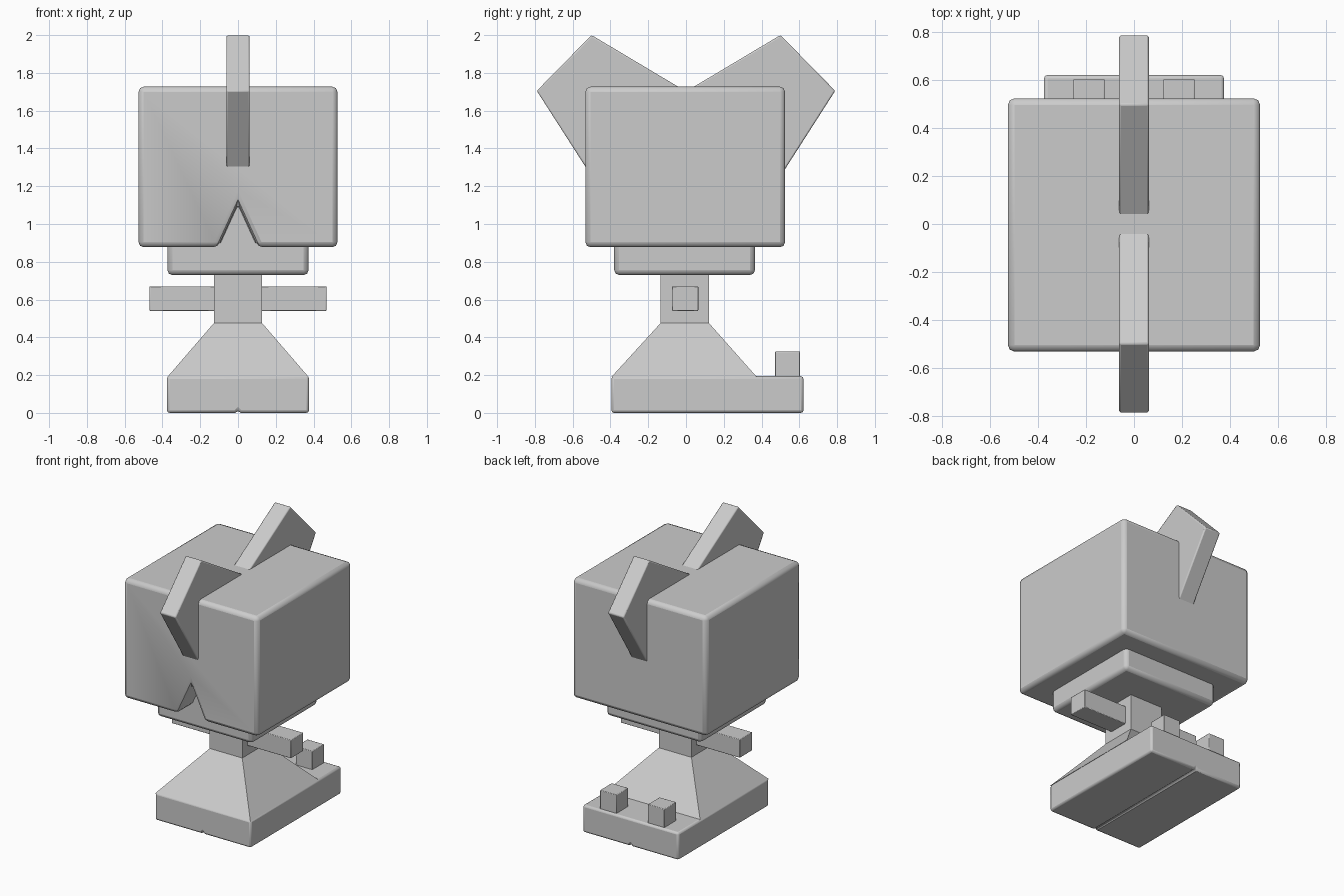
import bpy, bmesh, math
from mathutils import Vector

if "Cube" in bpy.data.objects:
    bpy.data.objects.remove(bpy.data.objects["Cube"])

grey = bpy.data.materials.new("mid grey")
grey.diffuse_color = (0.6, 0.6, 0.6, 1)
grey.use_nodes = True
grey.node_tree.nodes["Principled BSDF"].inputs["Base Color"].default_value = grey.diffuse_color


def finish(name, bm, bevel=0.0, cutter=None, segments=2):
    bmesh.ops.recalc_face_normals(bm, faces=bm.faces)
    me = bpy.data.meshes.new(name)
    bm.to_mesh(me)
    bm.free()
    ob = bpy.data.objects.new(name, me)
    bpy.context.collection.objects.link(ob)
    me.materials.append(grey)
    if cutter:
        m = ob.modifiers.new("cut", 'BOOLEAN')
        m.object, m.operation, m.solver = cutter, 'DIFFERENCE', 'EXACT'
    if bevel:
        m = ob.modifiers.new("bevel", 'BEVEL')
        m.width, m.segments = bevel, segments
        m.limit_method, m.angle_limit = 'ANGLE', math.radians(50)
    return ob


def box(name, lo, hi, bevel=0.0, cutter=None):
    bm = bmesh.new()
    bmesh.ops.create_cube(bm, size=1)
    for v in bm.verts:
        v.co = Vector([(lo[i] + hi[i]) / 2 + v.co[i] * (hi[i] - lo[i]) for i in range(3)])
    return finish(name, bm, bevel, cutter)


def prism(name, points, axis, lo, hi, bevel=0.0):
    """Extrude a flat profile along 'x' (points are y,z) or 'y' (points are x,z)."""
    bm = bmesh.new()
    at = (lambda p, d: (d, p[0], p[1])) if axis == 'x' else (lambda p, d: (p[0], d, p[1]))
    a = [bm.verts.new(at(p, lo)) for p in points]
    b = [bm.verts.new(at(p, hi)) for p in points]
    bm.faces.new(a)
    bm.faces.new(b[::-1])
    n = len(points)
    for i in range(n):
        bm.faces.new((a[i], b[i], b[(i + 1) % n], a[(i + 1) % n]))
    return finish(name, bm, bevel)


# Head block with a V notch at the lower front, showing the inner block
notch = prism("notch_cutter", [(-0.15, 0.78), (0.15, 0.78), (0, 1.11)], 'y', -0.7, -0.36)
notch.hide_render = True
notch.hide_viewport = True
notch.display_type = 'WIRE'
box("head", (-0.527, -0.533, 0.877), (0.527, 0.525, 1.727), 0.028, notch)
box("inner_head", (-0.374, -0.38, 0.73), (0.374, 0.365, 1.25), 0.026)

# Two flaring crest plates, one to the front and one to the back
for name, s in (("front_crest", -1), ("back_crest", 1)):
    prism(name, [(s * y, z) for y, z in
                 ((0.5, 2.0), (0.79, 1.705), (0.46, 1.19), (-0.02, 1.69))],
          'x', -0.062, 0.062, 0.008)

# Neck with flared skirt below it
box("neck", (-0.128, -0.135, 0.46), (0.128, 0.122, 0.78))
bm = bmesh.new()
rings = [[bm.verts.new((x * w, y1 if y > 0 else y0, z))
          for x, y in ((-1, -1), (1, -1), (1, 1), (-1, 1))]
         for w, y0, y1, z in ((0.374, -0.395, 0.375, 0.19), (0.128, -0.135, 0.122, 0.475))]
bm.faces.new(rings[0])
bm.faces.new(rings[1])
for i in range(4):
    j = (i + 1) % 4
    bm.faces.new((rings[0][i], rings[0][j], rings[1][j], rings[1][i]))
finish("skirt", bm)

# Arms on both sides
for side, s in (("left", -1), ("right", 1)):
    xs = sorted((s * 0.1, s * 0.468))
    box(side + "_arm", (xs[0], -0.075, 0.54), (xs[1], 0.065, 0.67), 0.004)
    # Small cubes on the back of the base
    xs = sorted((s * 0.123, s * 0.253))
    box(side + "_stud", (xs[0], 0.472, 0.18), (xs[1], 0.604, 0.325), 0.004)

# Base slab with a fine groove along the underside
prism("base", [(-0.376, 0.194), (-0.376, 0), (-0.014, 0), (0, 0.014),
               (0.014, 0), (0.376, 0), (0.376, 0.194)], 'y', -0.395, 0.622, 0.014)

# Smooth the bevels, keep the edges sharp
bpy.ops.object.select_all(action='DESELECT')
for ob in bpy.context.scene.objects:
    if ob != notch:
        ob.select_set(True)
        bpy.context.view_layer.objects.active = ob
bpy.ops.object.shade_smooth_by_angle(angle=math.radians(30))
